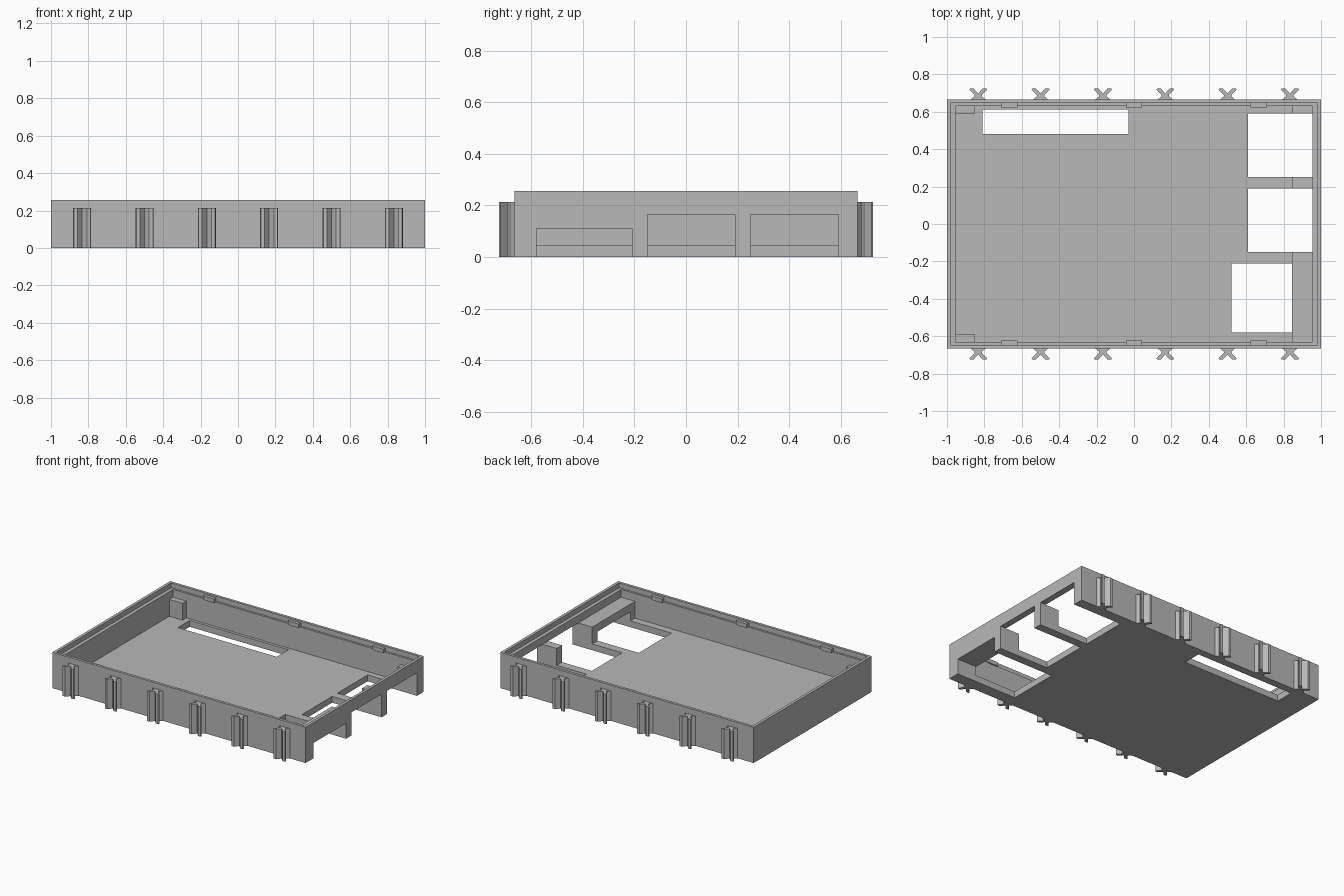
import bpy, bmesh

if "Cube" in bpy.data.objects:
    bpy.data.objects.remove(bpy.data.objects["Cube"])

grey = bpy.data.materials.new("plain grey")
grey.diffuse_color = (0.48, 0.48, 0.48, 1)
grey.use_nodes = True
grey.node_tree.nodes["Principled BSDF"].inputs["Base Color"].default_value = grey.diffuse_color


def finish(name, bm):
    bmesh.ops.recalc_face_normals(bm, faces=bm.faces)
    me = bpy.data.meshes.new(name)
    bm.to_mesh(me)
    bm.free()
    me.materials.append(grey)
    ob = bpy.data.objects.new(name, me)
    bpy.context.collection.objects.link(ob)
    return ob


def box(name, x0, x1, y0, y1, z0, z1):
    bm = bmesh.new()
    bmesh.ops.create_cube(bm, size=1)
    for v in bm.verts:
        v.co = (x1 if v.co.x > 0 else x0, y1 if v.co.y > 0 else y0, z1 if v.co.z > 0 else z0)
    return finish(name, bm)


def prism(name, outline, height):
    bm = bmesh.new()
    face = bm.faces.new([bm.verts.new((x, y, 0)) for x, y in outline])
    new = bmesh.ops.extrude_face_region(bm, geom=[face])["geom"]
    for v in new:
        if isinstance(v, bmesh.types.BMVert):
            v.co.z = height
    return finish(name, bm)


def cut(target, *bounds):
    cutter = box("cutter", *bounds)
    cutter.hide_render = True
    mod = target.modifiers.new("cut", 'BOOLEAN')
    mod.operation, mod.solver, mod.object = 'DIFFERENCE', 'EXACT', cutter
    bpy.context.view_layer.objects.active = target
    bpy.ops.object.modifier_apply(modifier=mod.name)
    bpy.data.objects.remove(cutter)


W, D, H, FLOOR, TALL, LOW = 1.0, 0.665, 0.255, 0.045, 0.165, 0.11
IX, IY = 0.955, 0.632

# Open tray with a stepped rim
tray = box("tray", -W, W, -D, D, 0, H)
cut(tray, -IX, IX, -IY, IY, FLOOR, 0.5)
cut(tray, -0.98, 0.98, -0.646, 0.646, 0.22, 0.5)
# Connector openings through the floor and right wall
cut(tray, 0.61, 1.2, 0.25, 0.59, -0.2, TALL)
cut(tray, 0.61, 1.2, -0.15, 0.19, -0.2, TALL)
cut(tray, 0.52, 1.2, -0.58, -0.21, -0.2, LOW)
# Long slot in the floor near the back
cut(tray, -0.81, -0.03, 0.48, 0.612, -0.2, 0.1)

# Support posts inside the tray
box("middle_post", 0.845, IX, 0.19, 0.25, FLOOR, TALL)
box("back_right_post", 0.845, IX, 0.59, IY, FLOOR, TALL)
box("back_left_post", -IX, -0.85, 0.59, IY, FLOOR, TALL)
box("front_left_post", -IX, -0.85, -IY, -0.59, FLOOR, TALL)

# Bridge over the low opening
bridge = box("bridge", 0.845, IX, -IY, -0.15, FLOOR, TALL)
cut(bridge, 0.7, 1.2, -0.58, -0.21, -0.2, LOW)

# Snap bumps on the rim and forked clips on the outside
fork = [(-0.042, 0.664), (0.042, 0.664), (0.02, 0.682), (0.02, 0.69), (0.048, 0.718),
        (0.044, 0.725), (0.025, 0.725), (0, 0.698), (-0.025, 0.725), (-0.044, 0.725),
        (-0.048, 0.718), (-0.02, 0.69), (-0.02, 0.682)]
for side, label in ((-1, "front"), (1, "back")):
    for x in (-0.667, 0, 0.667):
        ya, yb = sorted((side * 0.623, side * 0.648))
        box(label + "_snap_bump", x - 0.043, x + 0.043, ya, yb, 0.215, 0.243)
    for i in range(6):
        cx = -0.833 + i * 0.3333
        prism(label + "_clip", [(cx + x, side * y) for x, y in fork], 0.213)
